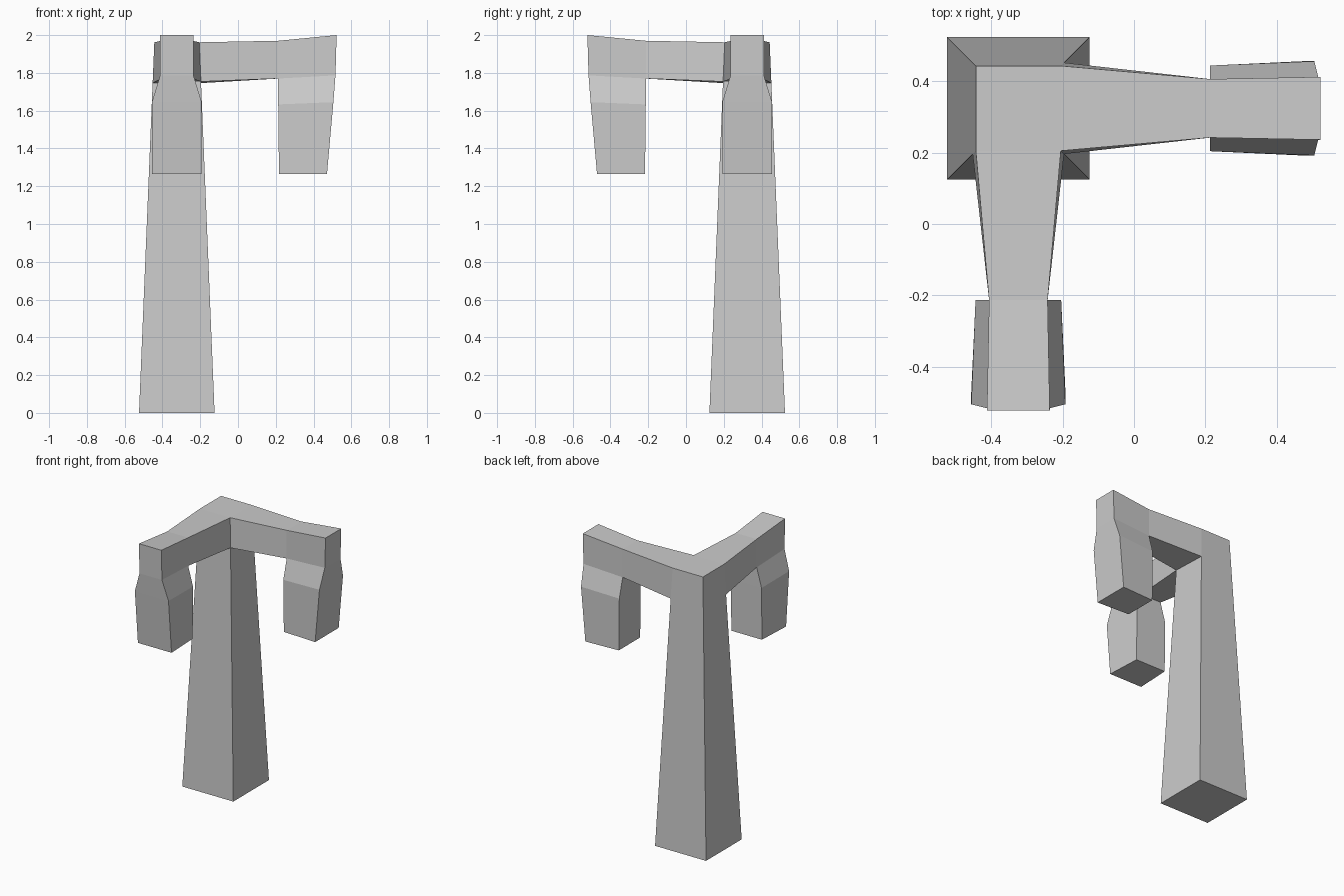
import bpy, bmesh

cube = bpy.data.objects.get("Cube")
if cube:
    bpy.data.objects.remove(cube, do_unlink=True)

mat = bpy.data.materials.new("light grey")
mat.use_nodes = True
grey = (0.6, 0.6, 0.6, 1)
mat.diffuse_color = grey
mat.node_tree.nodes["Principled BSDF"].inputs["Base Color"].default_value = grey

C = 0.324          # distance of the post and arm axes from the centre lines


def loft(name, rings, skip=(), caps=(True, True), swap=False):
    """Join four-point rings; skip lists (segment, side) faces hidden by other parts."""
    bm = bmesh.new()
    loops = [[bm.verts.new((-y, -x, z) if swap else (x, y, z)) for x, y, z in r]
             for r in rings]
    for s, (a, b) in enumerate(zip(loops, loops[1:])):
        for i in range(4):
            if (s, i) not in skip:
                j = (i + 1) % 4
                bm.faces.new((a[i], a[j], b[j], b[i]))
    for wanted, loop in zip(caps, (loops[0], loops[-1])):
        if wanted:
            bm.faces.new(loop)
    bmesh.ops.recalc_face_normals(bm, faces=bm.faces)
    mesh = bpy.data.meshes.new(name)
    bm.to_mesh(mesh)
    bm.free()
    mesh.materials.append(mat)
    bpy.context.collection.objects.link(bpy.data.objects.new(name, mesh))


def level(xi, hi, zi, xo, ho, zo):
    """Horizontal ring: inner edge, then outer edge, each centred on y = C."""
    return [(xi, C - hi, zi), (xo, C - ho, zo), (xo, C + ho, zo), (xi, C + hi, zi)]


def section(xb, hb, zb, xt, ht, zt, lift=0):
    """Upright ring across an arm: bottom edge, then top edge."""
    return [(xb, C - hb, zb + lift), (xb, C + hb, zb), (xt, C + ht, zt), (xt, C - ht, zt)]


# Tapering post, open where the two arms leave it
post = [level(-C - h, h, z, -C + h, h, z) for h, z in ((0.2, 0), (0.128, 1.746), (0.119, 1.962))]
x, y, z = post[1][1]
post[1][1] = (x, y, z + 0.008)
loft("post", post, skip={(1, 0), (1, 1)})

# Two matching arms at right angles, each with a hanging block
for side, swap in (("left", False), ("front", True)):
    loft(side + "_arm", [
        section(-C + 0.128, 0.128, 1.746, -C + 0.119, 0.119, 1.962, 0.008),
        section(0.213, 0.082, 1.77, 0.213, 0.082, 1.97),
        section(0.516, 0.088, 1.787, 0.522, 0.088, 2.0),
    ], skip={(1, 0)}, caps=(False, True), swap=swap)
    loft(side + "_hanging_block", [
        level(0.213, 0.082, 1.77, 0.516, 0.088, 1.787),
        level(0.213, 0.12, 1.633, 0.505, 0.132, 1.645),
        level(0.217, 0.12, 1.265, 0.471, 0.132, 1.265),
    ], caps=(False, True), swap=swap)
